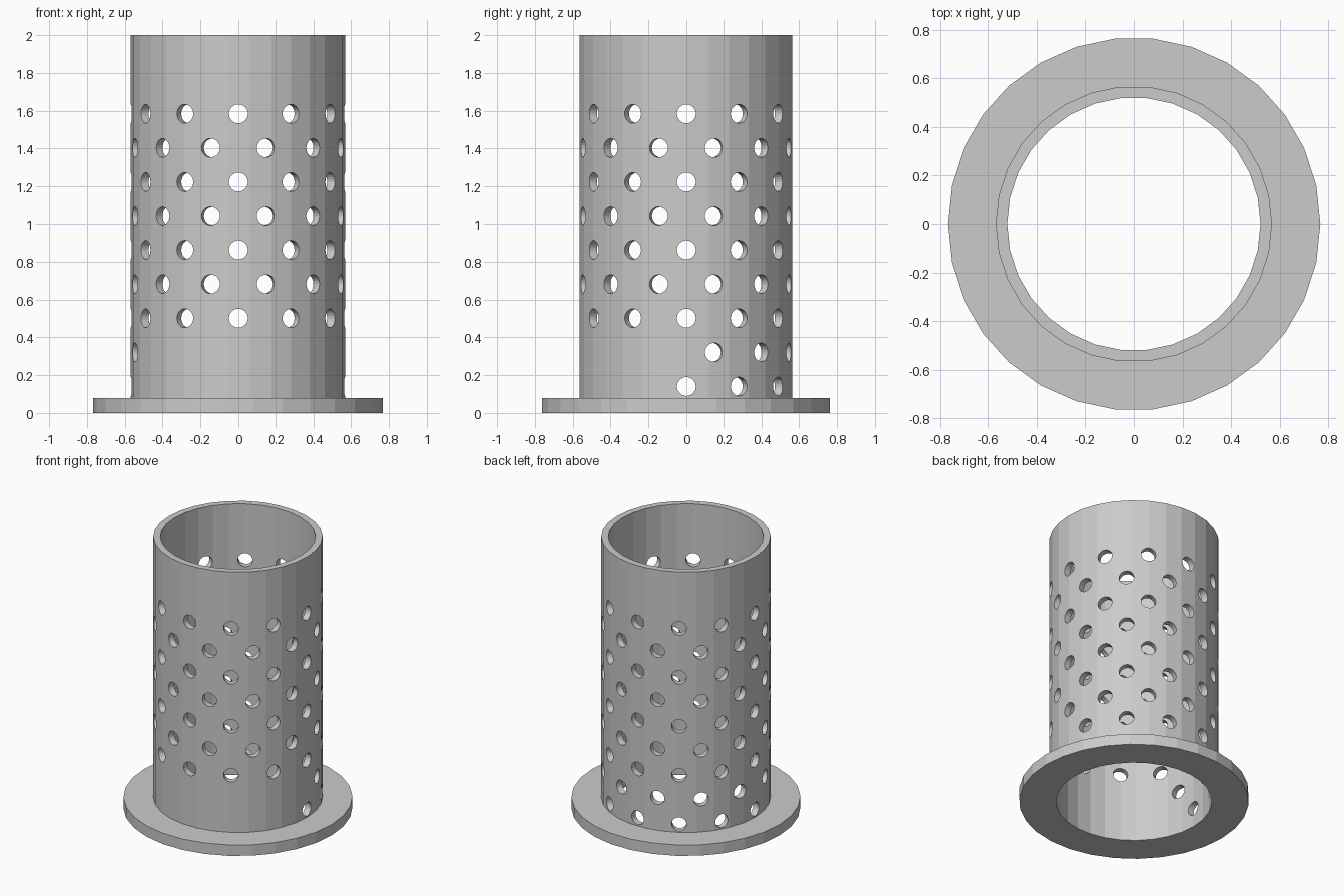
import bpy, bmesh, math
from mathutils import Matrix

cube = bpy.data.objects.get("Cube")
if cube:
    bpy.data.objects.remove(cube, do_unlink=True)

SIDES = 30
BORE, TUBE, FLANGE = 0.521, 0.568, 0.767
HEIGHT, FLANGE_H = 2.0, 0.08
HOLE_R, ROW_STEP, FIRST_ROW = 0.05, 0.1805, 0.14

grey = bpy.data.materials.new("plain grey")
grey.use_nodes = True
colour = (0.6, 0.6, 0.6, 1)
grey.diffuse_color = colour
grey.node_tree.nodes["Principled BSDF"].inputs["Base Color"].default_value = colour


def make_object(name, bm):
    bmesh.ops.recalc_face_normals(bm, faces=bm.faces)
    mesh = bpy.data.meshes.new(name)
    bm.to_mesh(mesh)
    bm.free()
    mesh.materials.append(grey)
    obj = bpy.data.objects.new(name, mesh)
    bpy.context.collection.objects.link(obj)
    return obj


def lathe(name, profile):
    """Sweep a closed (radius, z) profile around the z axis."""
    bm = bmesh.new()
    rings = []
    for i in range(SIDES):
        a = math.tau * i / SIDES
        rings.append([bm.verts.new((r * math.cos(a), r * math.sin(a), z)) for r, z in profile])
    n = len(profile)
    for i, ring in enumerate(rings):
        nxt = rings[(i + 1) % SIDES]
        for j in range(n):
            k = (j + 1) % n
            bm.faces.new((ring[j], nxt[j], nxt[k], ring[k]))
    return make_object(name, bm)


# Tube with a flange at its foot
sleeve = lathe("flanged_sleeve", [
    (BORE, 0), (FLANGE, 0), (FLANGE, FLANGE_H),
    (TUBE, FLANGE_H), (TUBE, HEIGHT), (BORE, HEIGHT)])

# Radial drills in staggered rows; the two lowest rows cover only the back half
bm = bmesh.new()
for row in range(9):
    z = FIRST_ROW + row * ROW_STEP
    count = 7 if row < 2 else 12
    for k in range(count):
        angle = math.radians(30 * k + 15 * (row % 2))
        place = (Matrix.Rotation(angle, 4, 'Z')
                 @ Matrix.Translation((0.55, 0, z))
                 @ Matrix.Rotation(math.pi / 2, 4, 'Y'))
        bmesh.ops.create_cone(bm, cap_ends=True, segments=24, radius1=HOLE_R,
                              radius2=HOLE_R, depth=0.2, matrix=place)
drills = make_object("hole_cutters", bm)
drills.hide_render = True
drills.hide_viewport = True

cut = sleeve.modifiers.new("holes", 'BOOLEAN')
cut.operation = 'DIFFERENCE'
cut.solver = 'EXACT'
cut.object = drills

# Bake the holes, then drop the drills
bpy.context.view_layer.update()
deps = bpy.context.evaluated_depsgraph_get()
drilled = bpy.data.meshes.new_from_object(sleeve.evaluated_get(deps))
sleeve.modifiers.clear()
sleeve.data = drilled
bpy.data.objects.remove(drills, do_unlink=True)
